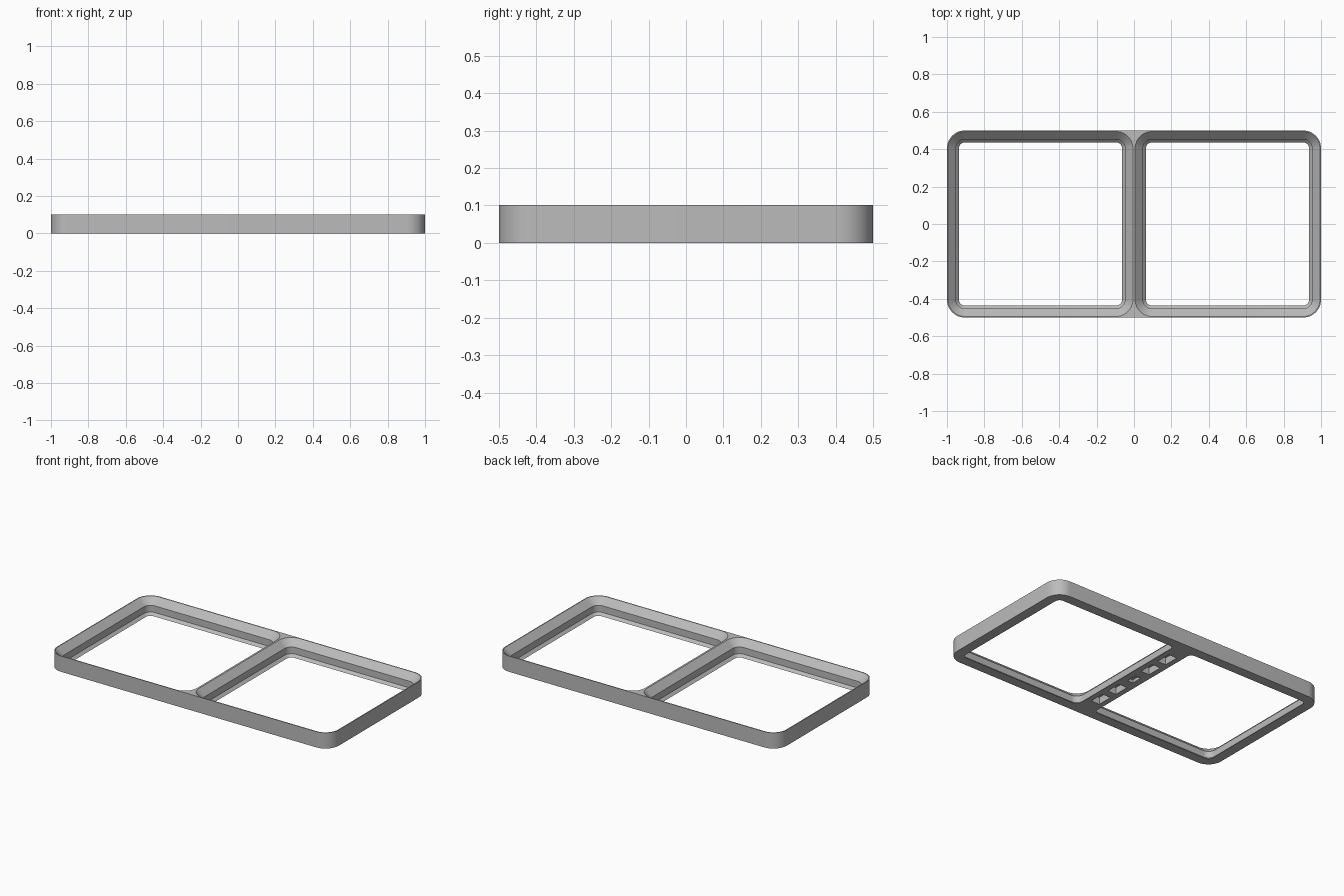
import bpy, bmesh, math

if "Cube" in bpy.data.objects:
    bpy.data.objects.remove(bpy.data.objects["Cube"])

MM = 1 / 42          # one cell is 42 mm wide and becomes 1 unit
H = 4.25 * MM        # frame height

grey = bpy.data.materials.new("plain grey")
grey.diffuse_color = (0.5, 0.5, 0.5, 1)
grey.use_nodes = True
grey.node_tree.nodes["Principled BSDF"].inputs["Base Color"].default_value = grey.diffuse_color


def rounded_rect(hx, hy, r, z, cx=0, steps=12):
    pts = []
    for k, (sx, sy) in enumerate([(1, 1), (-1, 1), (-1, -1), (1, -1)]):
        for i in range(steps + 1):
            a = math.pi / 2 * (k + i / steps)
            pts.append((cx + sx * (hx - r) + r * math.cos(a),
                        sy * (hy - r) + r * math.sin(a), z))
    return pts


def loft(name, sections):
    """Solid skinned through stacked outlines, bottom to top."""
    bm = bmesh.new()
    rings = [[bm.verts.new(p) for p in s] for s in sections]
    n = len(rings[0])
    for a, b in zip(rings, rings[1:]):
        for i in range(n):
            j = (i + 1) % n
            bm.faces.new((a[i], a[j], b[j], b[i]))
    bm.faces.new(rings[0][::-1])
    bm.faces.new(rings[-1])
    me = bpy.data.meshes.new(name)
    bm.to_mesh(me)
    bm.free()
    me.materials.append(grey)
    ob = bpy.data.objects.new(name, me)
    bpy.context.collection.objects.link(ob)
    return ob


# outer body with rounded corners
frame = loft("grid_frame", [rounded_rect(1, 0.5, 4 * MM, z) for z in (0, H)])
cutters = []

# stepped cell openings: (inset, height) in mm
profile = [(2.7, -1), (2.7, 0), (2.0, 0.7), (2.0, 2.5), (0.25, 4.25), (0.15, 4.35)]
for name, cx in (("left_opening_cutter", -0.5), ("right_opening_cutter", 0.5)):
    cutters.append(loft(name, [
        rounded_rect(0.5 - d * MM, 0.5 - d * MM, (4 - d) * MM, z * MM, cx)
        for d, z in profile]))

# row of pockets under the centre rib, the middle one smaller
for i in range(-2, 3):
    hx, hy, depth = (0.03, 0.05, 0.045) if i else (0.02, 0.035, 0.02)
    y = i * 0.15
    cutters.append(loft("rib_pocket_cutter", [
        [(hx, y + hy, z), (-hx, y + hy, z), (-hx, y - hy, z), (hx, y - hy, z)]
        for z in (-0.02, depth)]))

# cut everything out of the body
for c in cutters:
    m = frame.modifiers.new(c.name, 'BOOLEAN')
    m.operation = 'DIFFERENCE'
    m.solver = 'EXACT'
    m.object = c
bpy.context.view_layer.objects.active = frame
frame.select_set(True)
for m in list(frame.modifiers):
    bpy.ops.object.modifier_apply(modifier=m.name)
for c in cutters:
    bpy.data.objects.remove(c)

bpy.ops.object.shade_smooth_by_angle(angle=math.radians(30))
